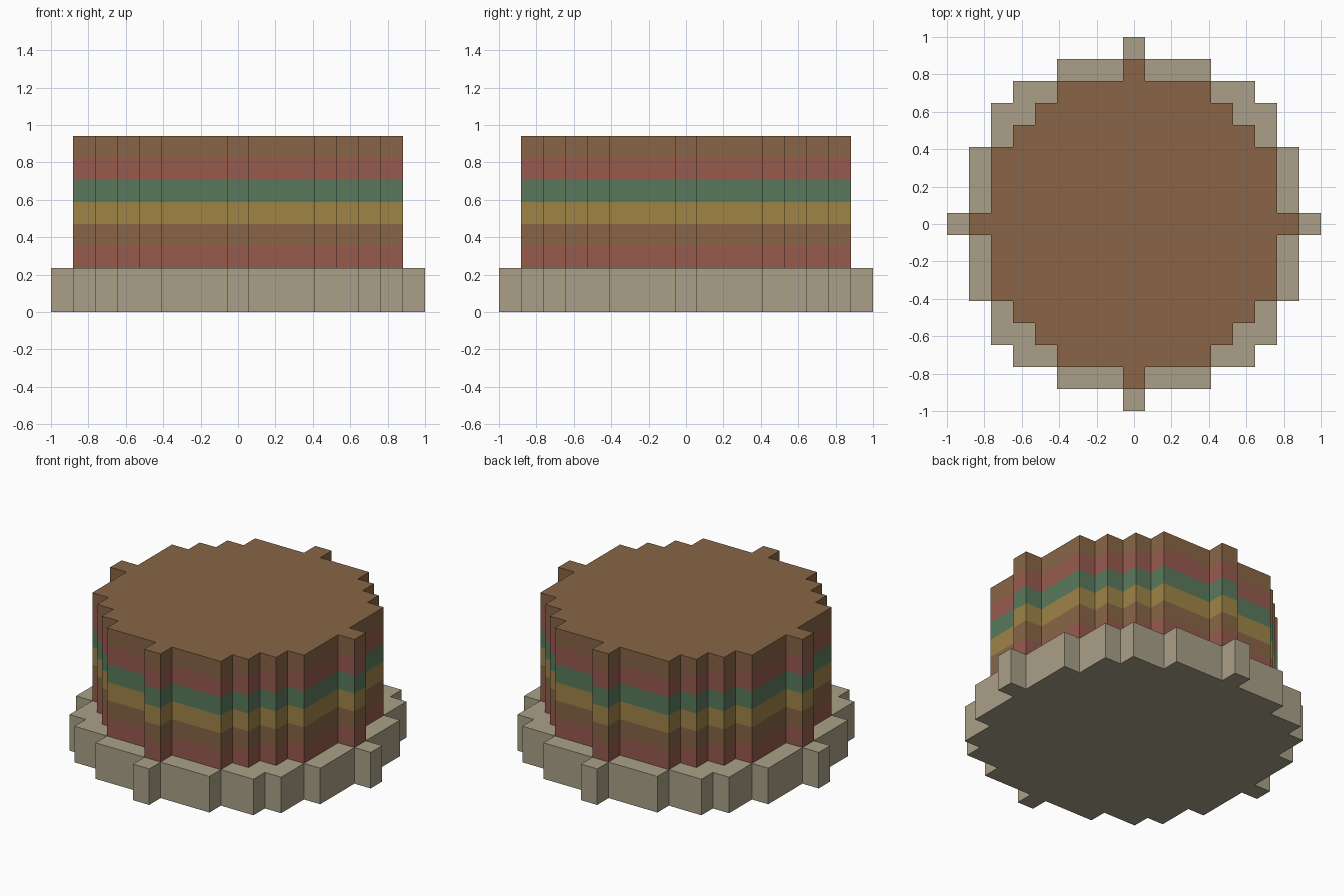
import bpy
import math

if "Cube" in bpy.data.objects:
    bpy.data.objects.remove(bpy.data.objects["Cube"])

U = 2 / 17  # size of one block

STONE, RED, BROWN, YELLOW, GREEN = (
    ("stone", (168, 159, 135)), ("red", (150, 91, 79)), ("brown", (135, 101, 72)),
    ("yellow", (157, 131, 72)), ("green", (90, 121, 93)))


def material(name, rgb):
    mat = bpy.data.materials.get(name) or bpy.data.materials.new(name)
    mat.diffuse_color = [(c / 255) ** 2.2 for c in rgb] + [1]
    mat.use_nodes = True
    mat.node_tree.nodes["Principled BSDF"].inputs["Base Color"].default_value = mat.diffuse_color
    return mat


def disc_outline(radius):
    """Stepped outline of a disc made of square blocks, anticlockwise."""
    right = []
    for j in range(-radius, radius + 1):
        w = math.isqrt(radius * radius - j * j) + 0.5
        if right and right[-1][0] == w:
            right[-1] = (w, j + 0.5)          # extend the straight run
        else:
            right += [(w, j - 0.5), (w, j + 0.5)]
    return right + [(-x, y) for x, y in reversed(right)]


def stepped_disc(name, radius, z, bands):
    """Stack of bands, each (height in blocks, colour), with capped ends."""
    outline = disc_outline(radius)
    n = len(outline)
    levels = [z]
    for height, _ in bands:
        levels.append(levels[-1] + height)
    verts = [(x * U, y * U, h * U) for h in levels for x, y in outline]
    faces, slots = [], []
    for k in range(len(bands)):
        for i in range(n):
            a, b = k * n + i, k * n + (i + 1) % n
            faces.append((a, b, b + n, a + n))
            slots.append(k)
    faces += [tuple(reversed(range(n))), tuple(range(len(verts) - n, len(verts)))]
    slots += [0, len(bands) - 1]

    mesh = bpy.data.meshes.new(name)
    mesh.from_pydata(verts, [], faces)
    for _, colour in bands:
        mesh.materials.append(material(*colour))
    for poly, slot in zip(mesh.polygons, slots):
        poly.material_index = slot
    mesh.update()
    obj = bpy.data.objects.new(name, mesh)
    bpy.context.collection.objects.link(obj)


# Wide stone base
stepped_disc("stone_base", 8, 0, [(2, STONE)])

# Striped drum standing on the base
stepped_disc("striped_drum", 7, 2,
             [(1, c) for c in (RED, BROWN, YELLOW, GREEN, RED, BROWN)])
